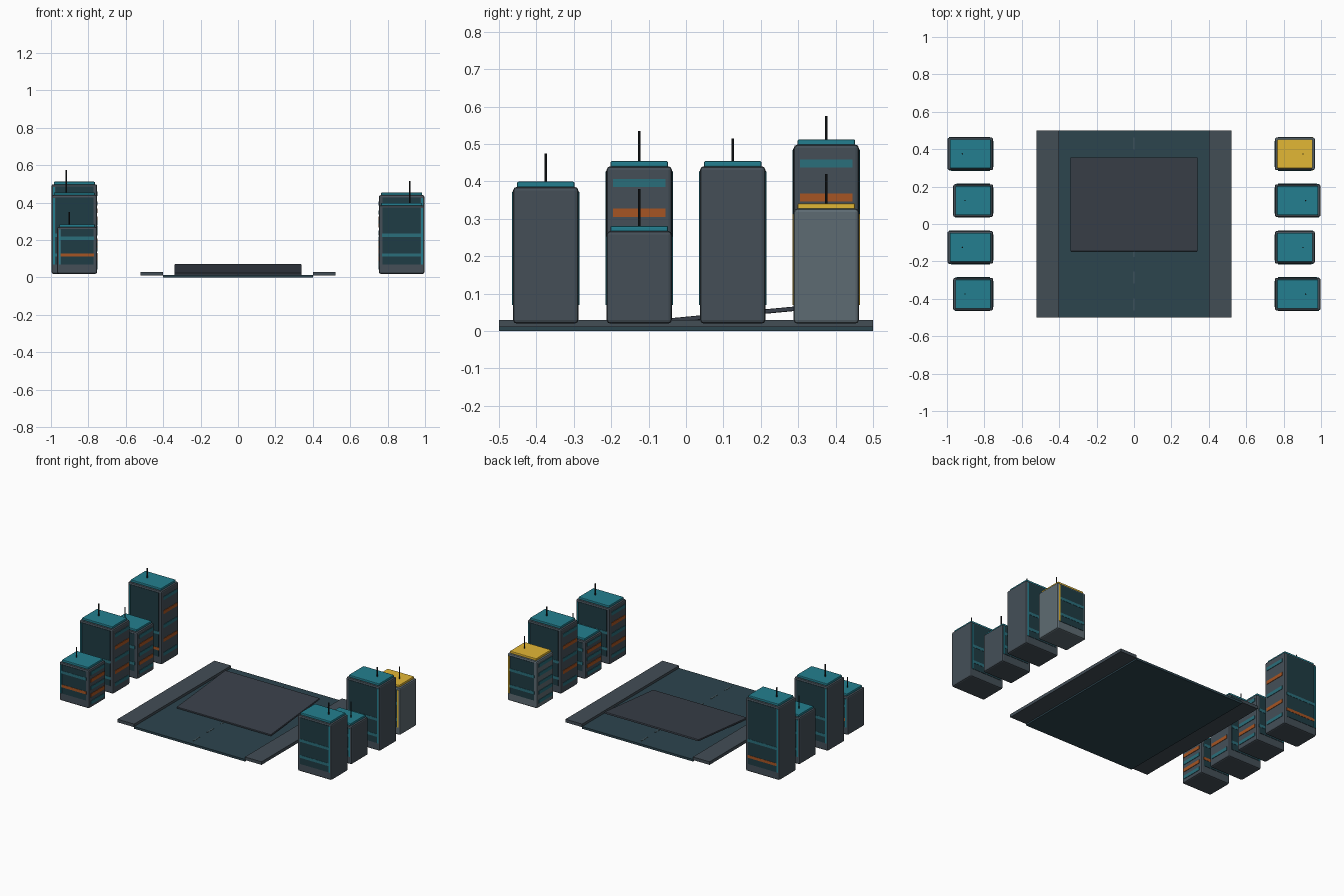
import bpy, math

if "Cube" in bpy.data.objects:
    bpy.data.objects.remove(bpy.data.objects["Cube"])

def mat(name, r, g, b):
    m = bpy.data.materials.new(name)
    m.diffuse_color = tuple((c / 255) ** 2.2 for c in (r, g, b)) + (1,)
    m.use_nodes = True
    m.node_tree.nodes["Principled BSDF"].inputs["Base Color"].default_value = m.diffuse_color
    return m

GREY = mat("wall_grey", 70, 80, 88)
LIGHT = mat("wall_light", 94, 107, 114)
ROAD = mat("road_dark_teal", 48, 70, 79)
WALK = mat("sidewalk_grey", 68, 78, 86)
SLAB = mat("slab_charcoal", 60, 66, 75)
GLASS = mat("glass_dark", 36, 62, 70)
TEAL = mat("teal", 40, 126, 142)
BAND = mat("band_teal", 46, 110, 122)
ORANGE = mat("orange", 165, 85, 40)
YELLOW = mat("yellow", 226, 182, 56)
BLACK = mat("mast_black", 35, 38, 42)
DASH = mat("lane_paint", 75, 92, 98)

def box(name, x, y, z, m, bevel=0):
    """Box from (min, max) pairs per axis."""
    bpy.ops.mesh.primitive_cube_add(size=1, location=[(a + b) / 2 for a, b in (x, y, z)])
    o = bpy.context.object
    o.name = name
    o.scale = [abs(b - a) for a, b in (x, y, z)]
    bpy.ops.object.transform_apply(location=False, rotation=False, scale=True)
    o.data.materials.append(m)
    if bevel:
        mod = o.modifiers.new("bevel", 'BEVEL')
        mod.width = bevel
        mod.segments = 2
    return o

# road, sidewalks and lane dashes
box("road", (-.4, .4), (-.5, .5), (0, .014), ROAD)
for s in (-1, 1):
    box("sidewalk", (s * .46 - .06, s * .46 + .06), (-.5, .5), (.01, .03), WALK)
for i in range(-3, 4):
    y = i * .1435
    box("lane_dash", (-.004, .004), (y - .032, y + .032), (.013, .0155), DASH)

# tilted ramp slab
ramp = box("ramp_slab", (-.34, .34), (-.147, .357), (.042, .054), SLAB, .003)
ramp.rotation_euler.x = math.atan(.094)
ramp.location.z = .042

def building(s, y, depth, top, mast, wall, accent, lower, inner):
    cx = s * (.75 + depth / 2)
    z0, h = .02, top - .02
    hx, hy = depth / 2 - .003, .087
    box("building_body", (cx - hx, cx + hx), (y - hy, y + hy), (z0, top), wall, .009)
    # roof cap and mast
    box("roof_cap", (cx - hx + .012, cx + hx - .012), (y - .077, y + .077),
        (top - .002, top + .014), accent, .004)
    bpy.ops.mesh.primitive_cylinder_add(vertices=8, radius=.0035, depth=mast - top,
                                        location=(cx + s * .043, y, (mast + top) / 2))
    bpy.context.object.name = "roof_mast"
    bpy.context.object.data.materials.append(BLACK)
    # glass, window bands and corner trim on front and back
    for f in (-1, 1):
        ya = y + f * (hy - .002)
        box("glass_panel", (cx - hx + .02, cx + hx - .02), (ya, ya + f * .004),
            (.07, top - .012), GLASS)
        for z, m in ((.12, lower), (min(.225, z0 + .76 * h), BAND)):
            box("window_band", (cx - hx + .018, cx + hx - .018), (ya, ya + f * .0055),
                (z - .009, z + .009), m)
        tx = cx + s * (hx - .014)
        box("corner_trim", (tx - .005, tx + .005), (ya, ya + f * .005),
            (.07, top - .014), accent)
    # window bands on the street side
    xi = s * .754
    for i in range(5):
        z = z0 + h * (.895 - .19 * i)
        box("street_band", (xi, xi - s * .004), (y - .07, y + .07),
            (z - .011, z + .011), inner[i % 2])

# side, y, depth, body top, mast top, wall, accent, lower band, street bands
mix, cool = (BAND, ORANGE), (BAND, BAND)
for args in (
    (-1, -.375, .22, .27, .35, GREY, TEAL, ORANGE, mix),
    (-1, -.125, .25, .44, .535, GREY, TEAL, BAND, mix),
    (-1, .125, .22, .325, .42, GREY, TEAL, BAND, mix),
    (-1, .375, .25, .498, .575, GREY, TEAL, ORANGE, mix),
    (1, -.375, .25, .385, .475, GREY, TEAL, BAND, mix),
    (1, -.125, .22, .267, .38, GREY, TEAL, BAND, mix),
    (1, .125, .25, .44, .515, GREY, TEAL, BAND, mix),
    (1, .375, .22, .327, .42, LIGHT, YELLOW, BAND, cool),
):
    building(*args)
